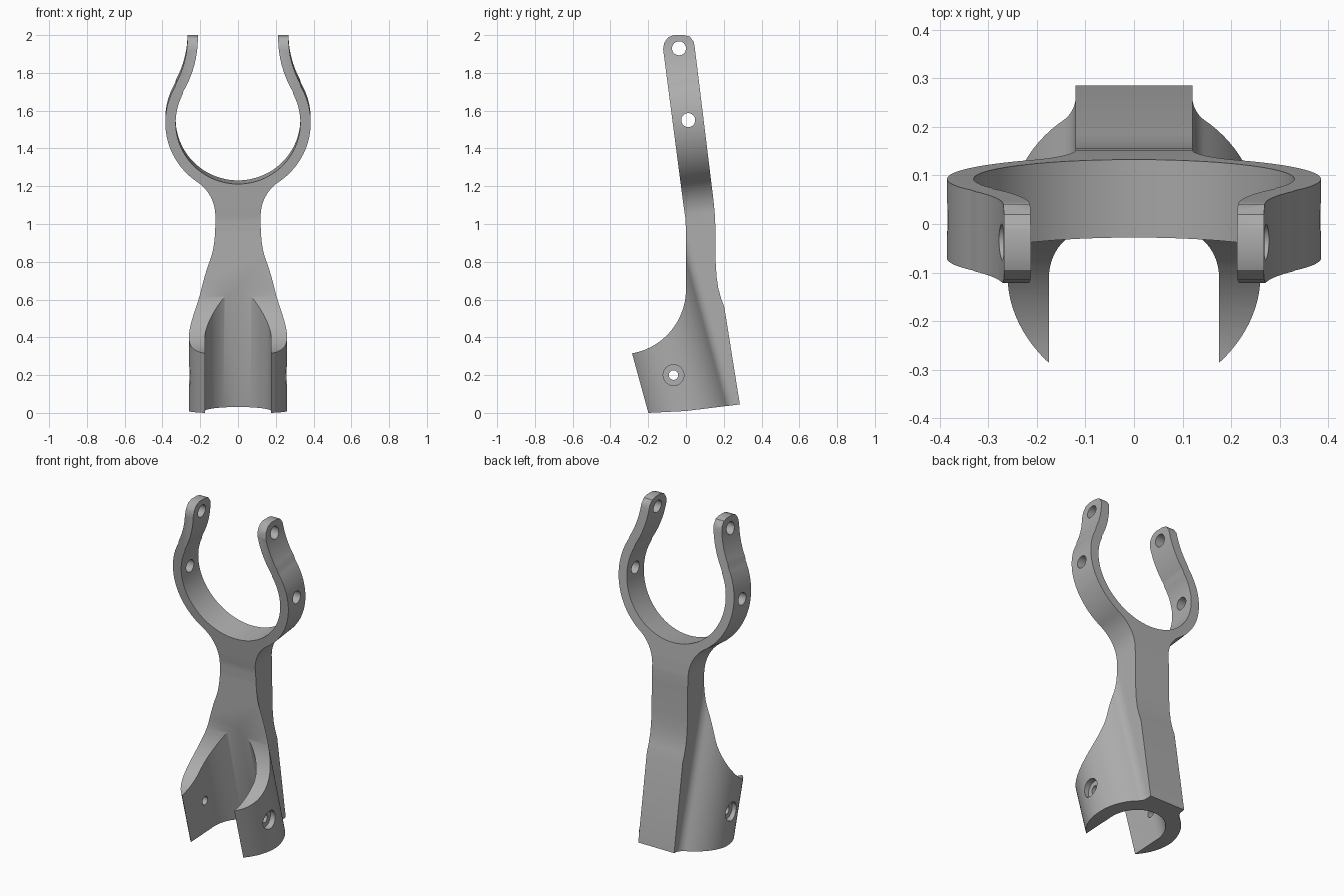
import bpy, bmesh
from math import pi, cos, sin, atan2, sqrt
from mathutils import Matrix

if "Cube" in bpy.data.objects:
    bpy.data.objects.remove(bpy.data.objects["Cube"])

LEAN = 0.274      # forward lean of the socket axis
TILT = 0.12       # rise of the fork cross-section towards the back
NECK = 0.12       # half width of the neck and spine


def prism(name, outline, place, lo, hi):
    """Closed solid swept from a 2D outline; place(u, v, w) gives the 3D point."""
    bm = bmesh.new()
    ends = [[bm.verts.new(place(u, v, w)) for u, v in outline] for w in (lo, hi)]
    a, b = ends
    bm.faces.new(a)
    bm.faces.new(b[::-1])
    n = len(outline)
    for i in range(n):
        j = (i + 1) % n
        bm.faces.new((a[j], a[i], b[i], b[j]))
    bmesh.ops.recalc_face_normals(bm, faces=bm.faces)
    mesh = bpy.data.meshes.new(name)
    bm.to_mesh(mesh)
    bm.free()
    ob = bpy.data.objects.new(name, mesh)
    bpy.context.scene.collection.objects.link(ob)
    return ob


def arc(cx, cy, r, a0, a1, n):
    return [(cx + r * cos(a0 + (a1 - a0) * i / n), cy + r * sin(a0 + (a1 - a0) * i / n))
            for i in range(n + 1)]


def mirrored(half):
    return half + [(-x, y) for x, y in reversed(half) if abs(x) > 1e-6]


def combine(target, other, operation):
    mod = target.modifiers.new(operation, 'BOOLEAN')
    mod.operation, mod.object, mod.solver = operation, other, 'EXACT'
    deps = bpy.context.evaluated_depsgraph_get()
    mesh = bpy.data.meshes.new_from_object(target.evaluated_get(deps))
    target.modifiers.clear()
    target.data = mesh
    bpy.data.objects.remove(other)


def leaning(u, v, w):
    return (u, v * sqrt(1 + LEAN ** 2) - LEAN * w, w)


def frontal(u, v, w):
    return (u, w, v + TILT * w)


def sideways(u, v, w):
    return (w, u, v)


# Socket and spine: round shell blended by a fillet into a flat-sided spine
R, f = 0.26, 0.06
fy = sqrt((R + f) ** 2 - (NECK + f) ** 2)
join = atan2(fy, NECK + f)
half = arc(0, 0, R, -pi / 2, join, 40)
half += arc(NECK + f, fy, f, join + pi, pi, 10)[1:]
half += [(NECK, 0.9)]
bracket = prism("fork_bracket", mirrored(half), leaning, -0.1, 1.05)

# Fork: ring open at the top, flaring out of the neck, with S-curved arms
CZ, RING, WALL, r = 1.545, 0.3575, 0.0275, 0.22
RO, RI = RING + WALL, RING - WALL
zc = CZ - sqrt((RO + r) ** 2 - (NECK + r) ** 2)
low = atan2(zc - CZ, NECK + r)
tip_x, tip_z, bend = 0.24, 2.0, 0.544
high = atan2(tip_z - CZ, tip_x + bend)
half = [(NECK, 0.98)]
half += arc(NECK + r, zc, r, pi, low + pi, 14)
half += arc(0, CZ, RO, low, high, 32)[1:]
half += arc(tip_x + bend, tip_z, bend - WALL, high + pi, pi, 14)[1:]
half += [(tip_x + WALL, 2.08), (tip_x - WALL, 2.08)]
half += arc(tip_x + bend, tip_z, bend + WALL, pi, high + pi, 14)
half += arc(0, CZ, RI, high, -pi / 2, 44)[1:]
fork = prism("fork", mirrored(half), frontal, -0.32, 0.4)
combine(bracket, fork, 'UNION')

# Side outline trims the whole body
side = [(-0.6, -0.042), (-0.2, 0), (0, 0.01), (0.285, 0.045),
        (0.203, 0.56), (0.186, 0.605), (0.171, 0.66), (0.162, 0.72), (0.157, 0.8),
        (0.155, 1.0), (0.152, 1.06), (0.145, 1.13),
        (0.047, 1.93), (0.041, 1.965), (0.02, 1.992), (-0.01, 2.0),
        (-0.065, 2.0), (-0.095, 1.988), (-0.115, 1.96), (-0.121, 1.925),
        (-0.012, 1.09), (-0.003, 1.03), (0, 0.96)]
side += arc(-0.345, 0.655, 0.345, 0, -pi / 2, 24) + [(-0.6, 0.31)]
combine(bracket, prism("side_trim", side, sideways, -0.6, 0.6), 'INTERSECT')

# Channel: half-round bore open to the front
CH = 0.175
channel = arc(0, 0, CH, 0, pi, 40) + [(-CH, -0.6), (CH, -0.6)]
combine(bracket, prism("channel_cutter", channel, leaning, -0.2, 0.9), 'DIFFERENCE')

# Cross holes through the arms and the socket, with counterbores on the socket
holes = [(-0.037, 1.93, 0.037, -0.6, 0.6), (0.012, 1.55, 0.037, -0.6, 0.6),
         (-0.066, 0.2, 0.025, -0.6, 0.6),
         (-0.066, 0.2, 0.055, 0.225, 0.6), (-0.066, 0.2, 0.055, -0.6, -0.225)]
for y, z, rad, lo, hi in holes:
    circle = arc(y, z, rad, 0, 2 * pi, 32)[:-1]
    combine(bracket, prism("hole_cutter", circle, sideways, lo, hi), 'DIFFERENCE')

# Single grey finish, smooth with crisp edges
grey = bpy.data.materials.new("plain_grey")
grey.use_nodes = True
colour = (0.42, 0.42, 0.42, 1)
grey.diffuse_color = colour
grey.node_tree.nodes["Principled BSDF"].inputs["Base Color"].default_value = colour
bracket.data.materials.clear()
bracket.data.materials.append(grey)

bpy.ops.object.select_all(action='DESELECT')
bracket.select_set(True)
bpy.context.view_layer.objects.active = bracket
bpy.ops.object.shade_smooth_by_angle(angle=pi / 6)
